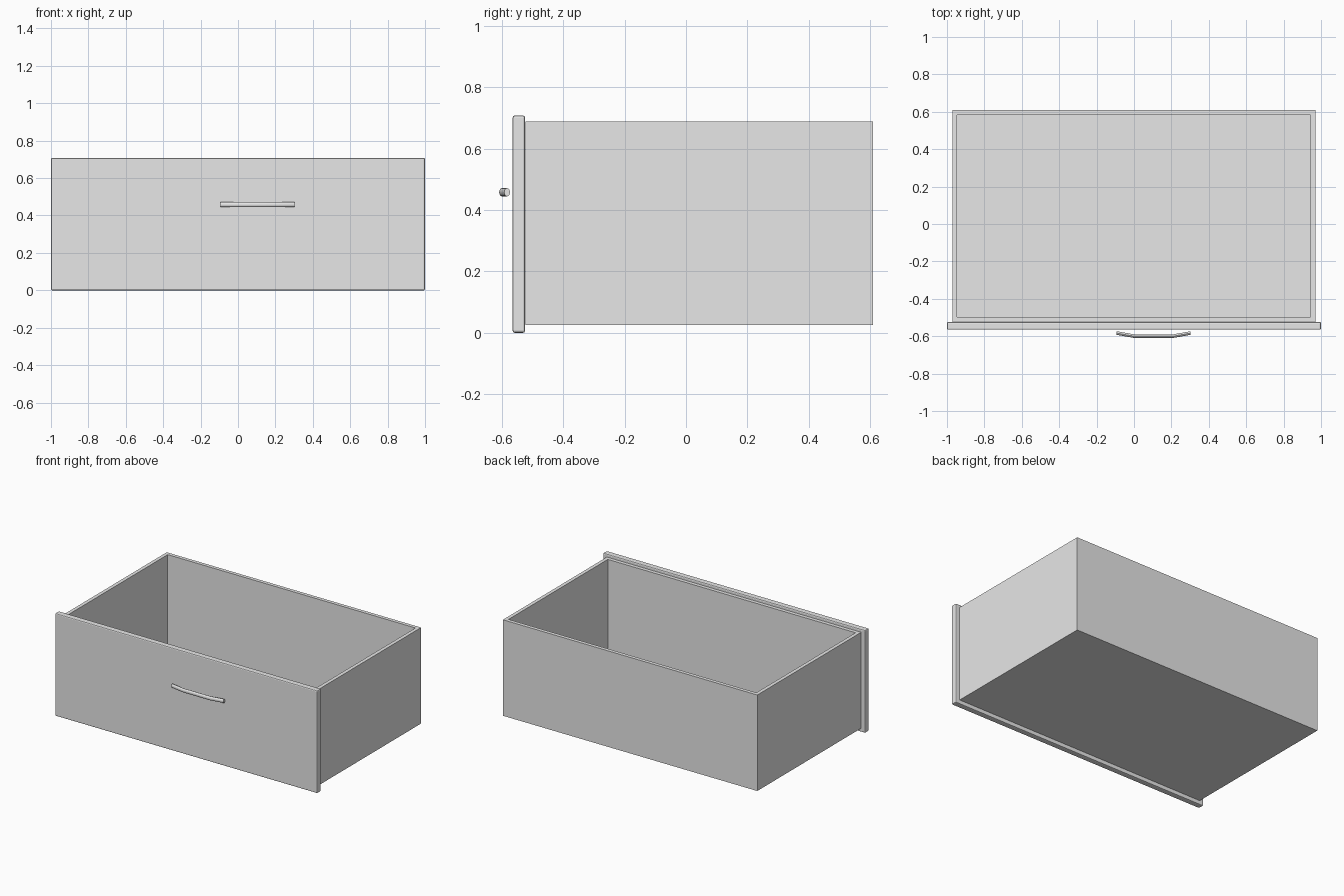
import bpy
import bmesh
import math

cube = bpy.data.objects.get("Cube")
if cube:
    bpy.data.objects.remove(cube, do_unlink=True)

GREY = (0.8, 0.8, 0.8, 1)
grey = bpy.data.materials.new("plain_grey")
grey.use_nodes = True
grey.diffuse_color = GREY
grey.node_tree.nodes["Principled BSDF"].inputs["Base Color"].default_value = GREY


def add_object(name, bm):
    bmesh.ops.recalc_face_normals(bm, faces=bm.faces[:])
    mesh = bpy.data.meshes.new(name)
    bm.to_mesh(mesh)
    bm.free()
    mesh.materials.append(grey)
    obj = bpy.data.objects.new(name, mesh)
    bpy.context.collection.objects.link(obj)
    return obj


def block(low, high):
    bm = bmesh.new()
    bmesh.ops.create_cube(bm, size=1)
    for v in bm.verts:
        v.co = [h if c > 0 else l for c, l, h in zip(v.co, low, high)]
    return bm


# Open box: inset the top face for the wall rim, then push it down to the floor
WALL, FLOOR_Z = 0.025, 0.05
bm = block((-0.97, -0.523, 0.026), (0.97, 0.609, 0.688))
top = max(bm.faces, key=lambda f: f.calc_center_median().z)
bmesh.ops.inset_region(bm, faces=[top], thickness=WALL, use_even_offset=True)
well = bmesh.ops.extrude_discrete_faces(bm, faces=[top])["faces"][0]
for v in well.verts:
    v.co.z = FLOOR_Z
add_object("drawer_box", bm)

# Front panel with softened edges
panel = add_object("front_panel", block((-1, -0.565, 0), (1, -0.524, 0.708)))
bevel = panel.modifiers.new("soft_edges", "BEVEL")
bevel.width = 0.007
bevel.segments = 2

# Bowed handle: an oval section swept through four stations
SIDES, DEPTH, HEIGHT = 12, 0.0095, 0.0135
path = [(-0.093, -0.583), (0, -0.5995), (0.21, -0.5995), (0.303, -0.583)]
bm = bmesh.new()
rings = []
for x, y in path:
    ring = []
    for i in range(SIDES):
        a = math.tau * i / SIDES
        ring.append(bm.verts.new((x, y + DEPTH * math.cos(a), 0.458 + HEIGHT * math.sin(a))))
    rings.append(ring)
for a, b in zip(rings, rings[1:]):
    for i in range(SIDES):
        j = (i + 1) % SIDES
        bm.faces.new((a[i], a[j], b[j], b[i]))
bm.faces.new(rings[0])
bm.faces.new(rings[-1])
handle = add_object("handle", bm)

# Smooth the handle while keeping its end caps crisp
bpy.ops.object.select_all(action="DESELECT")
handle.select_set(True)
bpy.context.view_layer.objects.active = handle
bpy.ops.object.shade_smooth_by_angle(angle=math.radians(35))
